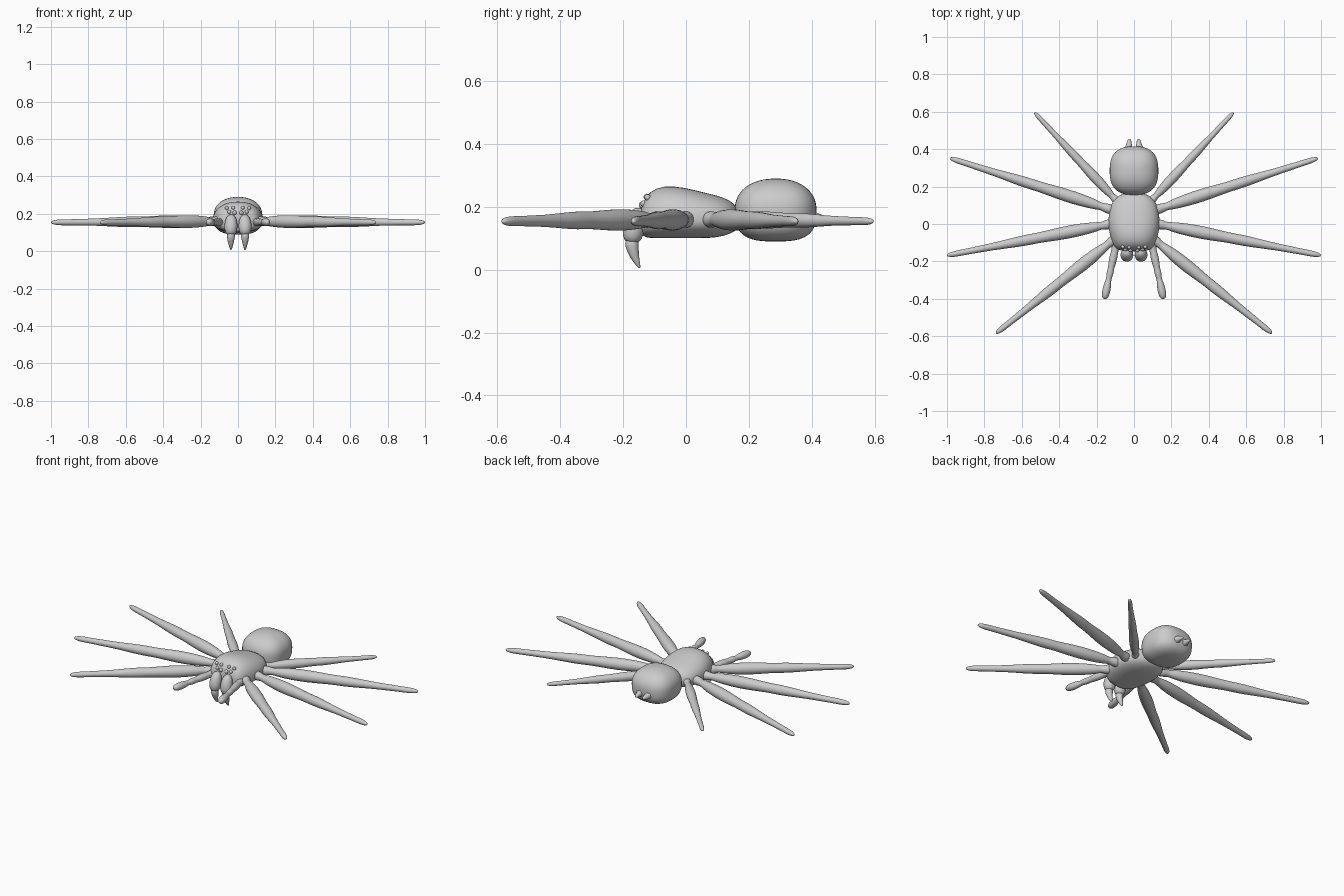
import bpy, bmesh
from math import sin, cos, pi, copysign
from mathutils import Vector

cube = bpy.data.objects.get("Cube")
if cube:
    bpy.data.objects.remove(cube)

grey = bpy.data.materials.new("plain_grey")
grey.use_nodes = True
grey.diffuse_color = (0.6, 0.6, 0.6, 1)
grey.node_tree.nodes["Principled BSDF"].inputs["Base Color"].default_value = (0.6, 0.6, 0.6, 1)


def finish(name, bm, subdivide=0):
    bmesh.ops.recalc_face_normals(bm, faces=bm.faces)
    for f in bm.faces:
        f.smooth = True
    mesh = bpy.data.meshes.new(name)
    bm.to_mesh(mesh)
    bm.free()
    mesh.materials.append(grey)
    ob = bpy.data.objects.new(name, mesh)
    bpy.context.collection.objects.link(ob)
    if subdivide:
        ob.modifiers.new("smooth", "SUBSURF").levels = subdivide
        ob.modifiers["smooth"].render_levels = subdivide
    return ob


def loft(name, rings, subdivide=1):
    """Skin a list of point rings and close both ends."""
    bm = bmesh.new()
    loops = [[bm.verts.new(p) for p in ring] for ring in rings]
    n = len(loops[0])
    for a, b in zip(loops, loops[1:]):
        for i in range(n):
            j = (i + 1) % n
            bm.faces.new((a[i], a[j], b[j], b[i]))
    bm.faces.new(loops[0])
    bm.faces.new(loops[-1])
    return finish(name, bm, subdivide)


def tube(name, stations, side, sides=14):
    """Round limb through (point, radius) stations; side = 1 left, -1 right."""
    pts = [Vector((p[0] * side, p[1], p[2])) for p, r in stations]
    rings = []
    for i, (p, (_, r)) in enumerate(zip(pts, stations)):
        d = (pts[min(i + 1, len(pts) - 1)] - pts[max(i - 1, 0)]).normalized()
        u = d.cross(Vector((0, 1, 0)) if abs(d.z) > 0.7 else Vector((0, 0, 1))).normalized()
        v = d.cross(u)
        rings.append([p + r * (u * cos(2 * pi * k / sides) + v * sin(2 * pi * k / sides))
                      for k in range(sides)])
    return loft(name, rings)


def straight(name, start, end, profile, scale, side):
    a, b = Vector(start), Vector(end)
    return tube(name, [(a.lerp(b, t), r * scale) for t, r in profile], side)


def ball(name, center, radii, rows=12):
    bm = bmesh.new()
    bmesh.ops.create_uvsphere(bm, u_segments=rows * 2, v_segments=rows, radius=1)
    for v in bm.verts:
        v.co = Vector(c + r * x for c, r, x in zip(center, radii, v.co))
    return finish(name, bm)


# Head and thorax: rings of (y, half width, bottom, top)
THORAX = [(-.147, .05, .13, .185), (-.137, .09, .105, .215), (-.117, .11, .1, .25),
          (-.07, .127, .1, .269), (-.01, .139, .1, .263), (.05, .136, .1, .248),
          (.1, .126, .102, .236), (.14, .102, .113, .222), (.17, .05, .13, .195)]
power = 2 / 2.3
rings = []
for y, w, low, high in THORAX:
    ring = []
    for k in range(32):
        c, s = cos(2 * pi * k / 32), sin(2 * pi * k / 32)
        h = high - .16 if s > 0 else .16 - low
        ring.append((w * copysign(abs(c) ** power, c), y, .16 + h * copysign(abs(s) ** power, s)))
    rings.append(ring)
loft("head_and_thorax", rings)

# Abdomen: rounded-box ellipsoid, flatter underneath
bm = bmesh.new()
bmesh.ops.create_uvsphere(bm, u_segments=48, v_segments=28, radius=1)
for v in bm.verts:
    x, y, z = v.co
    flat = (abs(x) ** 2.6 + abs(y) ** 2.6) ** (1 / 2.6)
    p = 2.2 if z > 0 else 3
    k = 1 / (flat ** p + abs(z) ** p) ** (1 / p)
    v.co = (.13 * x * k, .285 + .13 * y * k, .19 + .1 * z * k)
finish("abdomen", bm)

# Limb outlines: (fraction along limb, radius)
LEG = [(0, .02), (.03, .029), (.06, .025), (.085, .019), (.11, .026), (.2, .034), (.3, .036),
       (.4, .031), (.47, .028), (.53, .03), (.62, .026), (.74, .019), (.8, .019),
       (.88, .016), (.95, .017), (.985, .012), (1, .005)]
PALP = [(0, .018), (.1, .024), (.18, .018), (.25, .022), (.4, .021), (.48, .016), (.55, .02),
        (.63, .016), (.67, .014), (.73, .019), (.85, .023), (.95, .02), (1, .009)]
LEGS = [("first", (.09, -.07), (.738, -.585), 1), ("second", (.1, .005), (1, -.168), 1),
        ("third", (.1, .07), (.985, .352), 1), ("fourth", (.08, .11), (.532, .596), .8)]

for side, label in ((1, "left"), (-1, "right")):
    for order, start, end, scale in LEGS:
        straight(f"{label}_{order}_leg", (*start, .16), (*end, .154), LEG, scale, side)
    straight(f"{label}_feeler", (.09, -.085, .155), (.158, -.402, .155), PALP, 1, side)

    # Jaw and curved fang
    tube(f"{label}_jaw", [((.036, -.135, .197), .008), ((.036, -.145, .19), .022),
                          ((.037, -.158, .165), .033), ((.038, -.167, .13), .037),
                          ((.038, -.171, .1), .032), ((.038, -.173, .084), .018)], side)
    tube(f"{label}_fang", [((.038, -.173, .1), .024), ((.038, -.172, .075), .022),
                           ((.038, -.166, .05), .017), ((.038, -.157, .025), .01),
                           ((.038, -.146, .004), .003)], side)

    # Spinneret at the rear
    straight(f"{label}_spinneret", (.03, .385, .165), (.024, .455, .16),
             [(0, .026), (.4, .02), (.7, .013), (.95, .009), (1, .004)], 1, side)

    # Two rows of eyes
    for i, (x, y, z, r) in enumerate([(.018, -.139, .206, .011), (.046, -.135, .21, .01),
                                      (.026, -.125, .232, .01), (.06, -.122, .23, .01)]):
        ball(f"{label}_eye_{i + 1}", (x * side, y, z), (r, r, r), 8)
